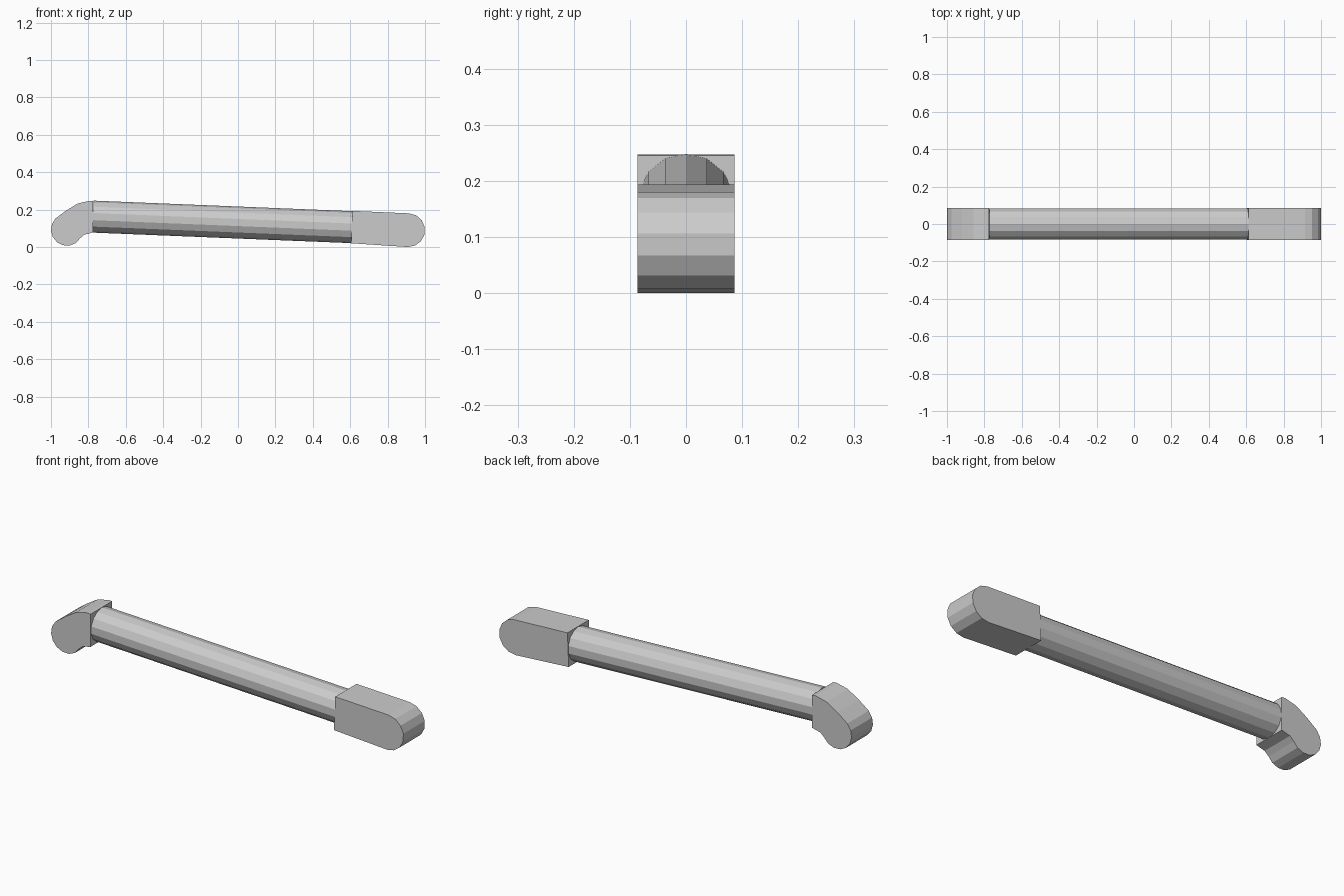
import bpy, bmesh
from math import cos, sin, radians
from mathutils import Vector

if "Cube" in bpy.data.objects:
    bpy.data.objects.remove(bpy.data.objects["Cube"])

HALF_WIDTH = 0.0865


def arc(cx, cz, r, start, end, steps):
    """Points on an arc in the xz plane, angles in degrees."""
    angles = [radians(start + (end - start) * i / steps) for i in range(steps + 1)]
    return [(cx + r * cos(a), cz + r * sin(a)) for a in angles]


def extrude_profile(name, points):
    """Flat-sided part: an xz profile extruded along y."""
    bm = bmesh.new()
    face = bm.faces.new([bm.verts.new((x, -HALF_WIDTH, z)) for x, z in points])
    new = bmesh.ops.extrude_face_region(bm, geom=[face])["geom"]
    verts = [g for g in new if isinstance(g, bmesh.types.BMVert)]
    bmesh.ops.translate(bm, verts=verts, vec=(0, 2 * HALF_WIDTH, 0))
    bmesh.ops.recalc_face_normals(bm, faces=bm.faces)
    mesh = bpy.data.meshes.new(name)
    bm.to_mesh(mesh)
    bm.free()
    obj = bpy.data.objects.new(name, mesh)
    bpy.context.collection.objects.link(obj)
    return obj


# Shaft: 14-sided rod with an edge running along its top
start, end = Vector((-0.775, 0, 0.1625)), Vector((0.612, 0, 0.106))
axis = end - start
bpy.ops.mesh.primitive_cylinder_add(vertices=14, radius=0.0855, depth=axis.length)
shaft = bpy.context.object
shaft.name = "shaft"
# local y is turned upwards so a vertex of the section points up
side = Vector((0, 1, 0))
rot = axis.to_track_quat('Z', 'Y').to_matrix()
z = axis.normalized()
up = z.cross(side) * -1
if up.z < 0:
    up = -up
x = up.cross(z)
for i in range(3):
    rot[i][0], rot[i][1], rot[i][2] = x[i], up[i], z[i]
shaft.data.transform(rot.to_4x4())
shaft.location = (start + end) / 2

# Straight end block with a rounded tip
extrude_profile("straight_end",
                [(0.612, 0.193)] + arc(0.91, 0.09, 0.09, 87.7, -92.3, 7) + [(0.605, 0.02)])

# Bent end block curving down to a rounded tip
extrude_profile("bent_end",
                [(-0.775, 0.078), (-0.775, 0.2455), (-0.795, 0.247), (-0.858, 0.232), (-0.92, 0.194)]
                + arc(-0.914, 0.093, 0.086, 136, 304, 7)
                + [(-0.845, 0.046), (-0.822, 0.066)])
